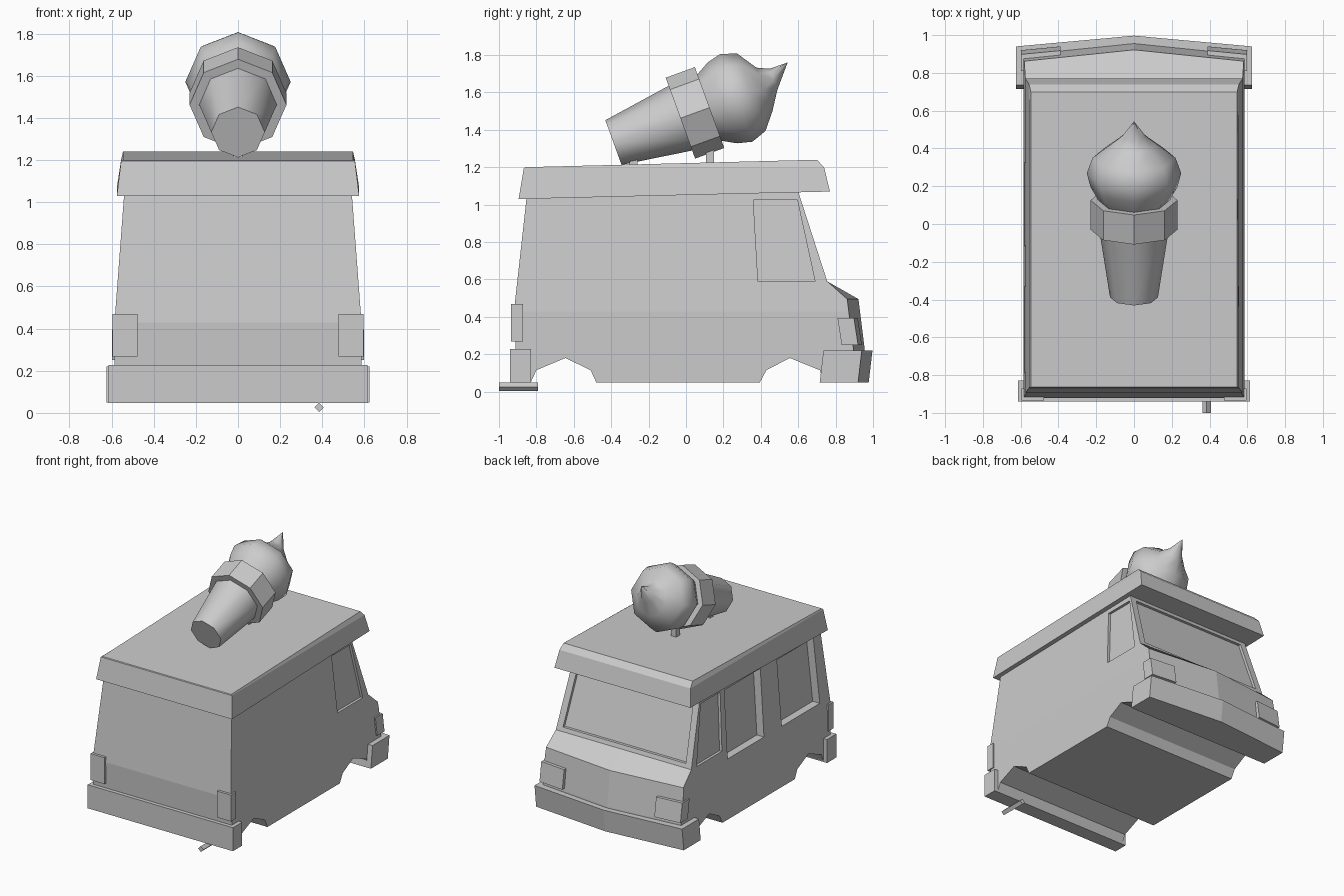
import bpy, bmesh, math
from mathutils import Vector

if "Cube" in bpy.data.objects:
    bpy.data.objects.remove(bpy.data.objects["Cube"])


def loft(bm, rings):
    """Skin closed rings of equal length and cap both ends; returns the caps."""
    vs = [[bm.verts.new(p) for p in r] for r in rings]
    n = len(rings[0])
    for a, b in zip(vs, vs[1:]):
        for i in range(n):
            j = (i + 1) % n
            bm.faces.new((a[i], a[j], b[j], b[i]))
    bm.faces.new(vs[0])
    bm.faces.new(vs[-1])
    return vs


def finish(name, bm):
    bmesh.ops.remove_doubles(bm, verts=bm.verts, dist=1e-5)
    bmesh.ops.recalc_face_normals(bm, faces=bm.faces)
    me = bpy.data.meshes.new(name)
    bm.to_mesh(me)
    bm.free()
    ob = bpy.data.objects.new(name, me)
    bpy.context.collection.objects.link(ob)
    return ob


def part(name, *rings):
    bm = bmesh.new()
    loft(bm, rings)
    return finish(name, bm)


def smooth(ob, angle):
    bpy.ops.object.select_all(action='DESELECT')
    ob.select_set(True)
    bpy.context.view_layer.objects.active = ob
    bpy.ops.object.shade_smooth_by_angle(angle=math.radians(angle))


def mirror(ob):
    ob.modifiers.new("Mirror", 'MIRROR')


def half_width(z):
    return 0.586 - max(0, z - 0.43) * 0.075


# Body: side outline (y, z, extra y at the centre line)
side = [(-0.85, 1.06, 0), (-0.92, 0.43, 0), (-0.91, 0.2, 0), (-0.83, 0.05, 0),
        (-0.80, 0.115, 0), (-0.645, 0.18, 0), (-0.51, 0.115, 0), (-0.48, 0.05, 0),
        (0.395, 0.05, 0), (0.43, 0.115, 0), (0.555, 0.18, 0), (0.715, 0.115, 0),
        (0.74, 0.05, 0), (0.90, 0.1, 0.06), (0.895, 0.23, 0.06), (0.87, 0.43, 0.06),
        (0.862, 0.495, 0.06), (0.755, 0.59, 0), (0.60, 1.07, 0)]
bm = bmesh.new()
rings = [[(k * half_width(z), y + (dy if k == 0 else 0), z) for y, z, dy in side]
         for k in (-1, 0, 1)]
vs = loft(bm, rings)
for ring in (vs[0], vs[2]):     # waist crease on each side
    bmesh.ops.connect_verts(bm, verts=[ring[1], ring[15]])
body = finish("van_body", bm)


# Window recesses
bm = bmesh.new()


def side_recess(sign, outline, depth):
    loft(bm, [[(sign * (half_width(z) - depth), y, z) for y, z in outline],
              [(sign * (half_width(z) + 0.05), y, z) for y, z in outline]])


for s in (-1, 1):
    side_recess(s, [(0.36, 1.025), (0.595, 1.025), (0.69, 0.59), (0.385, 0.59)], 0.02)
side_recess(-1, [(-0.125, 1.02), (0.31, 1.02), (0.325, 0.51), (-0.115, 0.51)], 0.06)
side_recess(-1, [(-0.765, 1.01), (-0.325, 1.01), (-0.33, 0.51), (-0.79, 0.51)], 0.06)


def screen(off):
    return [(x, 0.755 - (z - 0.59) * 0.323 + off, z)
            for x, z in ((-0.52, 0.62), (0.52, 0.62), (0.49, 1.035), (-0.49, 1.035))]


loft(bm, [screen(-0.022), screen(0.05)])
cutter = finish("window_cutter", bm)
cutter.hide_render = True
cutter.display_type = 'WIRE'
cut = body.modifiers.new("Windows", 'BOOLEAN')
cut.operation = 'DIFFERENCE'
cut.solver = 'EXACT'
cut.object = cutter


# Roof cap with sloping sides and a bevelled front lip
def roof_ring(x, y0, y1, z0, z1):
    return [(-x, y0, z0), (x, y0, z0), (x, y1, z1), (-x, y1, z1)]


part("roof", roof_ring(0.575, -0.895, 0.77, 1.03, 1.07),
     roof_ring(0.555, -0.867, 0.738, 1.195, 1.20),
     roof_ring(0.546, -0.862, 0.70, 1.20, 1.24))


# Bumpers
def plan(points, z, dy=0):
    return [(x, y + dy, z) for x, y in points]


front = [(-0.625, 0.735), (-0.625, 0.94), (0, 0.997), (0.625, 0.94), (0.625, 0.735)]
part("front_bumper", plan(front, 0.05, -0.02), plan(front, 0.22))
rear = [(-0.615, -0.94), (0.615, -0.94), (0.615, -0.828), (-0.615, -0.828)]
part("rear_bumper", plan(rear, 0.048), plan(rear, 0.228))

# Lamps
lamp = [(0.39, 0.82), (0.39, 0.918), (0.597, 0.898), (0.597, 0.81)]
mirror(part("headlight", plan(lamp, 0.25, 0.022), plan(lamp, 0.395)))
tail = [(0.477, -0.935), (0.595, -0.935), (0.595, -0.872), (0.477, -0.872)]
mirror(part("tail_light", plan(tail, 0.268), plan(tail, 0.47)))

# Exhaust pipe
part("exhaust_pipe", *[[(0.385 + 0.022 * a, y, 0.026 + 0.022 * b)
     for a, b in ((1, 0), (0, 1), (-1, 0), (0, -1))] for y in (-1.0, -0.79)])


# Roof ornament: tilted ice cream, rings as (distance, radius, sideways shift)
def turned(name, profile, angle):
    t = math.radians(20)
    axis, up = Vector((0, math.cos(t), math.sin(t))), Vector((0, -math.sin(t), math.cos(t)))
    base = Vector((0, -0.388, 1.332))
    rings = []
    for s, r, off in profile:
        c = base + axis * s + up * off
        rings.append([c + up * r * math.cos(a) + Vector((r * math.sin(a), 0, 0))
                      for a in (math.tau * i / 8 for i in range(8))])
    smooth(part(name, *rings), angle)


turned("cone", [(0, 0.127, 0), (0.40, 0.187, 0)], 50)
turned("cone_collar", [(0.381, 0.23, 0), (0.547, 0.23, 0)], 30)
turned("ice_cream_swirl", [(0.54, 0.185, 0), (0.62, 0.23, 0), (0.70, 0.25, 0),
                           (0.785, 0.22, 0), (0.855, 0.125, -0.01),
                           (0.92, 0.06, 0.025), (1.02, 0.001, 0.083)], 60)

# Posts holding the cone
for name, y, top in (("front_post", 0.128, 1.30), ("rear_post", -0.28, 1.26)):
    sq = [(-0.022, y - 0.022), (0.022, y - 0.022), (0.022, y + 0.022), (-0.022, y + 0.022)]
    part(name, plan(sq, 1.19), plan(sq, top))
